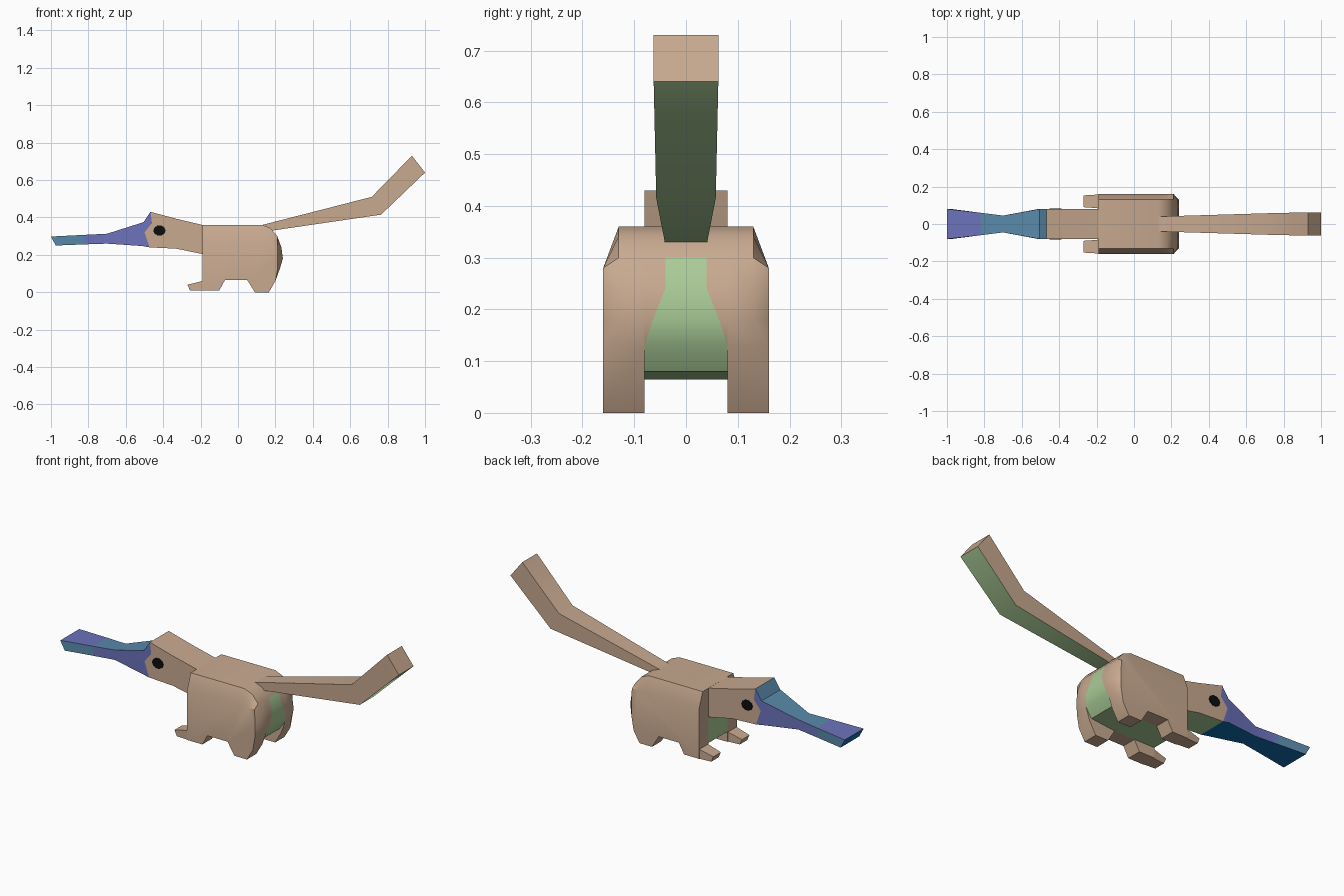
import bpy, bmesh, math
from mathutils import Vector

if "Cube" in bpy.data.objects:
    bpy.data.objects.remove(bpy.data.objects["Cube"])


def mat(name, rgb):
    m = bpy.data.materials.new(name)
    m.diffuse_color = (*rgb, 1)
    m.use_nodes = True
    m.node_tree.nodes["Principled BSDF"].inputs["Base Color"].default_value = m.diffuse_color
    return m


BROWN = mat("tan fur", (0.58, 0.40, 0.28))
GREEN = mat("pale green belly", (0.40, 0.60, 0.31))
PURPLE = mat("violet blue", (0.15, 0.17, 0.50))
STEEL = mat("steel blue", (0.10, 0.25, 0.40))
BLUE = mat("deep blue", (0.005, 0.15, 0.42))
BLACK = mat("black", (0.004, 0.004, 0.004))


def loft(name, rings, mats, rule=lambda c, n: 0, smooth=35):
    """Skin closed rings of equal length, cap both ends, colour by rule."""
    bm = bmesh.new()
    rows = [[bm.verts.new(p) for p in r] for r in rings]
    for a, b in zip(rows, rows[1:]):
        for i in range(len(a)):
            j = (i + 1) % len(a)
            bm.faces.new((a[i], a[j], b[j], b[i]))
    bm.faces.new(rows[0])
    bm.faces.new(rows[-1])
    bmesh.ops.remove_doubles(bm, verts=bm.verts[:], dist=0.0005)
    bmesh.ops.recalc_face_normals(bm, faces=bm.faces[:])
    bm.normal_update()
    for f in bm.faces:
        f.material_index = rule(f.calc_center_median(), f.normal)
    me = bpy.data.meshes.new(name)
    bm.to_mesh(me)
    bm.free()
    for m in mats:
        me.materials.append(m)
    ob = bpy.data.objects.new(name, me)
    bpy.context.collection.objects.link(ob)
    bpy.ops.object.select_all(action='DESELECT')
    ob.select_set(True)
    bpy.context.view_layer.objects.active = ob
    bpy.ops.object.shade_smooth_by_angle(angle=math.radians(smooth))
    return ob


def limb(sections):
    """Sections of (half width, side points top to bottom) -> box-like rings."""
    return [[(x, -w, z) for x, z in pts] + [(x, w, z) for x, z in reversed(pts)]
            for w, pts in sections]


# shared rounded back outline (x, z)
back = [(-0.19, 0.36), (0.13, 0.36), (0.175, 0.342), (0.21, 0.30),
        (0.232, 0.24), (0.24, 0.18), (0.225, 0.13)]

# body flanks with legs, bevelled towards the outside
flank = back + [(0.20, 0.06), (0.165, 0), (0.09, 0), (0.05, 0.065),
                (-0.07, 0.065), (-0.10, 0.01), (-0.19, 0.01)]
for s, side in ((-1, "right"), (1, "left")):
    rings = [[(x, s * 0.08, z) for x, z in flank],
             [(x, s * 0.13, z) for x, z in flank],
             [(min(x, 0.212), s * 0.16, min(z, 0.28)) for x, z in flank]]
    loft("flank_and_legs_" + side, rings, [BROWN])

    # front foot
    foot = [[(-0.17, s * y, z) for y, z in ((0.08, 0.065), (0.16, 0.065), (0.16, 0.01), (0.08, 0.01))],
            [(-0.20, s * y, z) for y, z in ((0.085, 0.058), (0.157, 0.058), (0.157, 0.01), (0.085, 0.01))],
            [(x, s * y, z) for x, y, z in ((-0.27, 0.09, 0.04), (-0.27, 0.153, 0.04),
                                           (-0.257, 0.153, 0.01), (-0.257, 0.09, 0.01))]]
    loft("front_foot_" + side, foot, [BROWN])

    # eye plate on the head
    disc = [[(-0.42 + 0.033 * math.cos(a), s * y, 0.33 + 0.028 * math.sin(a))
             for a in [k * math.tau / 10 for k in range(10)]] for y in (0.078, 0.084)]
    loft("eye_" + side, disc, [BLACK])

# body core: pale stripe widens down the rump and runs under the belly
core = back + [(0.19, 0.08), (0.05, 0.065), (-0.07, 0.065), (-0.19, 0.065), (-0.19, 0.205)]


def stripe(x, z):
    if x < 0:
        return 0.08
    return 0.04 + 0.04 * min(1, max(0, (0.24 - z) / 0.10))


core_rings = [[(x, -0.08, z) for x, z in core],
              [(x, -stripe(x, z), z) for x, z in core],
              [(x, stripe(x, z), z) for x, z in core],
              [(x, 0.08, z) for x, z in core]]
loft("belly_and_rump", core_rings, [BROWN, GREEN],
     lambda c, n: int(abs(c.y) < 0.01 and n.z < 0.6 and not (c.x < -0.18 and c.z > 0.21)))

# neck and head, with zigzag front edge that the bill shares
seam = [(-0.468, 0.43), (-0.46, 0.37), (-0.50, 0.32), (-0.473, 0.24)]
neck = [(0.08, [(-0.17, 0.355), (-0.17, 0.31), (-0.17, 0.26), (-0.17, 0.20)]),
        (0.08, [(-0.33, 0.393), (-0.33, 0.34), (-0.33, 0.29), (-0.33, 0.233)]),
        (0.08, seam)]
loft("neck_and_head", limb(neck), [BROWN, GREEN],
     lambda c, n: int(n.z < -0.7))

# bill
bill = [(0.08, seam),
        (0.08, [(-0.505, 0.375), (-0.508, 0.34), (-0.512, 0.30), (-0.51, 0.247)]),
        (0.045, [(-0.70, 0.313), (-0.70, 0.295), (-0.70, 0.277), (-0.70, 0.26)]),
        (0.06, [(-0.82, 0.307), (-0.82, 0.29), (-0.82, 0.273), (-0.82, 0.256)]),
        (0.08, [(-1.0, 0.298), (-0.992, 0.282), (-0.983, 0.266), (-0.975, 0.25)])]


def bill_colour(c, n):
    if n.z < -0.4 or (n.x < -0.7 and c.x < -0.9):
        return 2
    tip = c.x < -0.79
    if n.z > 0.5:
        return 0 if tip else 1
    return 1 if tip else 0


loft("bill", limb(bill), [PURPLE, STEEL, BLUE], bill_colour)

# upturned tail, pale underneath
tail = [(0.04, [(0.13, 0.36), (0.15, 0.325)]),
        (0.0575, [(0.715, 0.51), (0.765, 0.415)]),
        (0.0625, [(0.93, 0.73), (1.0, 0.64)])]
loft("tail", limb(tail), [BROWN, GREEN],
     lambda c, n: int(n.z < -0.4), smooth=50)
